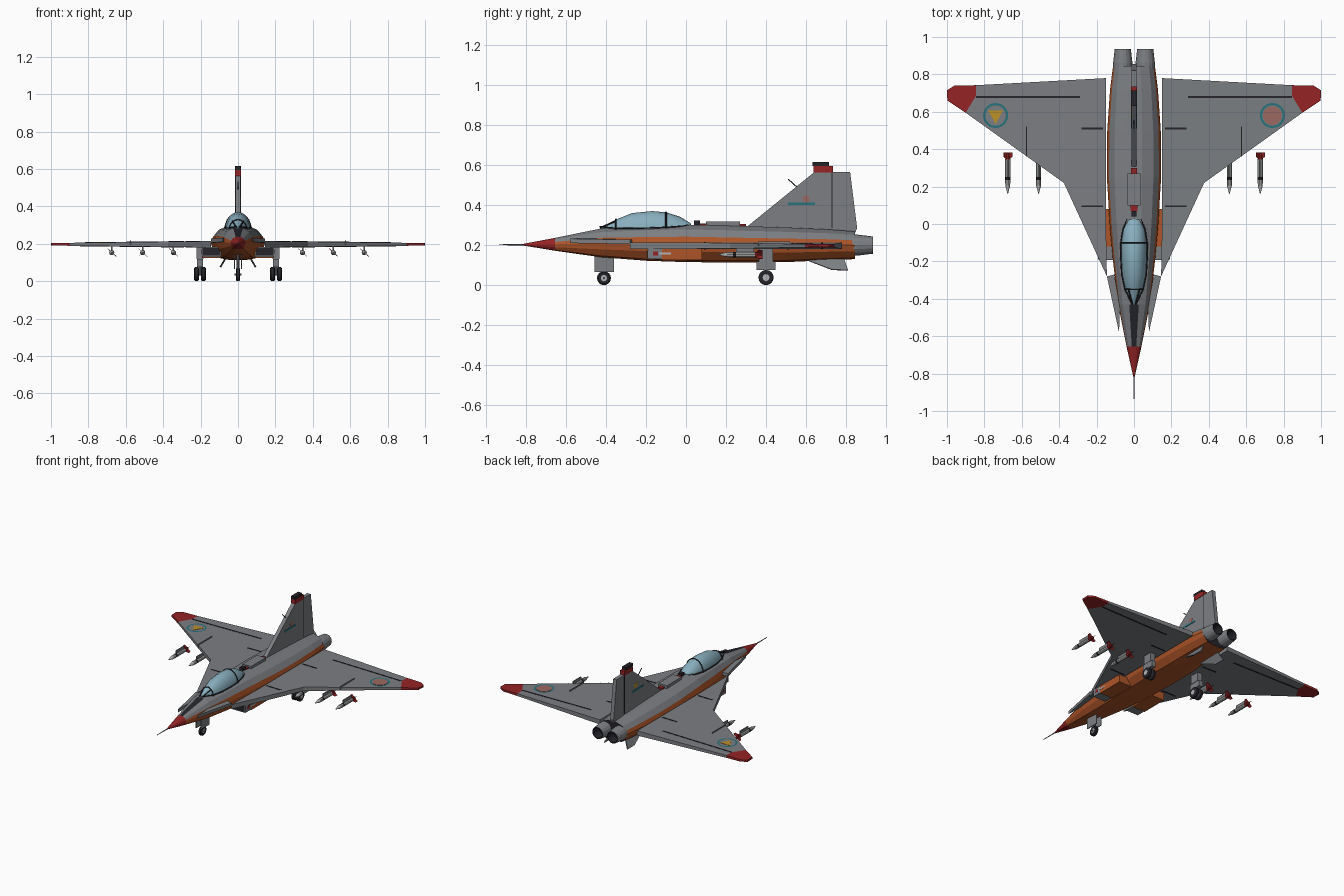
import bpy
import bmesh
from math import sin, cos, pi
from mathutils import Vector

if "Cube" in bpy.data.objects:
    bpy.data.objects.remove(bpy.data.objects["Cube"])


def material(name, *rgb):
    m = bpy.data.materials.new(name)
    m.use_nodes = True
    m.diffuse_color = (*rgb, 1)
    m.node_tree.nodes["Principled BSDF"].inputs["Base Color"].default_value = (*rgb, 1)
    return m


GREY = material("airframe grey", .2, .21, .225)
ORANGE = material("burnt orange", .42, .09, .022)
RED = material("dark red", .3, .017, .018)
DARK = material("near black", .018, .018, .024)
GLASS = material("pale blue canopy", .25, .43, .52)
LIGHT = material("light grey", .45, .46, .46)
TEAL = material("teal", .02, .17, .2)
YELLOW = material("yellow", .5, .28, .02)
SALMON = material("salmon", .33, .14, .12)


def build(name, verts, faces, mats, rule=None):
    """Mesh object with outward normals; rule picks a material slot per face."""
    me = bpy.data.meshes.new(name)
    bm = bmesh.new()
    vs = [bm.verts.new(v) for v in verts]
    for f in faces:
        bm.faces.new([vs[i] for i in f])
    bmesh.ops.recalc_face_normals(bm, faces=bm.faces)
    if rule:
        for f in bm.faces:
            f.material_index = rule(f)
    bm.to_mesh(me)
    bm.free()
    for m in mats if isinstance(mats, tuple) else (mats,):
        me.materials.append(m)
    ob = bpy.data.objects.new(name, me)
    bpy.context.collection.objects.link(ob)
    return ob


def loft(name, rings, mats, rule=None):
    n = len(rings[0])
    faces = [(r * n + i, r * n + (i + 1) % n, (r + 1) * n + (i + 1) % n, (r + 1) * n + i)
             for r in range(len(rings) - 1) for i in range(n)]
    faces += [tuple(range(n)), tuple(range((len(rings) - 1) * n, len(rings) * n))]
    return build(name, [p for ring in rings for p in ring], faces, mats, rule)


def prism(name, pts, depth, mats):
    d = Vector(depth)
    pts = [Vector(p) for p in pts]
    return loft(name, [pts, [p + d for p in pts]], mats)


def box(name, lo, hi, mats):
    (x, y, z), (X, Y, Z) = lo, hi
    return prism(name, [(x, y, z), (X, y, z), (X, Y, z), (x, Y, z)], (0, 0, Z - z), mats)


def turned(name, profile, centre, mats, axis="y", n=16, rule=None):
    """Round part from (distance, radius) pairs along an axis."""
    c = Vector(centre)
    rings = []
    for t, r in profile:
        ang = [2 * pi * i / n for i in range(n)]
        rings.append([c + Vector((r * cos(a), t, r * sin(a)) if axis == "y" else
                                 (t, r * cos(a), r * sin(a)) if axis == "x" else
                                 (r * cos(a), r * sin(a), t)) for a in ang])
    return loft(name, rings, mats, rule)


def wire(name, pts, radius, mat):
    cu = bpy.data.curves.new(name, "CURVE")
    cu.dimensions = "3D"
    cu.bevel_depth = radius
    cu.bevel_resolution = 1
    cu.use_fill_caps = True
    sp = cu.splines.new("POLY")
    sp.points.add(len(pts) - 1)
    for p, co in zip(sp.points, pts):
        p.co = (*co, 1)
    cu.materials.append(mat)
    bpy.context.collection.objects.link(bpy.data.objects.new(name, cu))


# Fuselage: stations are (y, half width, bottom, top)
stations = [(-.82, .003, .199, .205), (-.655, .04, .172, .236), (-.43, .085, .14, .282),
            (-.2, .112, .122, .296), (0, .13, .115, .302), (.25, .145, .113, .296),
            (.5, .143, .115, .288), (.72, .128, .125, .278), (.845, .112, .13, .268)]
half = [(.3, 1), (.72, .75), (.92, .36), (1, 0), (.92, -.45), (.65, -.9), (.3, -1)]
section = half + [(-u, v) for u, v in reversed(half)]


def body_rule(f):
    c = f.calc_center_median()
    if c.y < -.66:
        return 2
    if c.y > .84:
        return 3
    if f.normal.z > .8 and abs(c.x) < .005 and c.y < -.44:
        return 3
    mid = min(stations, key=lambda s: abs(s[0] - c.y))
    level = (c.z - (mid[2] + mid[3]) / 2) / (mid[3] - mid[2]) * 2
    return 0 if f.normal.z > .1 and level > .4 else 1


loft("fuselage", [[(u * w, y, (a + b) / 2 + v * (b - a) / 2) for u, v in section]
                  for y, w, a, b in stations], (GREY, ORANGE, RED, DARK), body_rule)
turned("nose_probe", [(-.935, .002), (-.81, .004)], (0, 0, .202), GREY, n=8)

# Canopy, its frames and rails: stations are (y, half width, base, top)
glass = [(-.43, .008, .278, .287), (-.35, .047, .27, .328), (-.27, .064, .27, .36),
         (-.17, .07, .272, .37), (-.1, .069, .275, .364), (-.03, .058, .28, .342),
         (.025, .036, .285, .308)]


def arch(y, w, a, b, grow=0):
    return [((w + grow) * cos(pi * i / 10), y, a + (b - a + grow) * sin(pi * i / 10)) for i in range(11)]


canopy = loft("canopy", [arch(*g) for g in glass], GLASS)
for i in (1, 4):
    wire("canopy_frame", arch(*glass[i], .001), .004, DARK)
for s in (1, -1):
    wire("canopy_rail", [(s * (w + .001), y, a + .014) for y, w, a, b in glass], .004, DARK)
    wire("windscreen_post", [(s * .008, -.43, .287), (s * .03, -.35, .32)], .004, DARK)

# Spine fairing and small beacon
box("spine_fairing", (-.035, .1, .28), (.035, .27, .317), GREY)
box("spine_beacon", (-.014, .04, .29), (.014, .07, .322), DARK)
box("beacon_base", (-.018, .07, .29), (.018, .1, .308), RED)

# Tail fin with rudder seam, cap and antenna
prism("tail_fin", [(-.014, .29, .28), (-.014, .645, .568), (-.014, .82, .565), (-.014, .855, .285),
                   (-.014, .84, .25), (-.014, .4, .25)], (.028, 0, 0), GREY)
box("rudder_seam", (-.015, .728, .285), (.015, .733, .567), DARK)
box("fin_cap", (-.017, .638, .562), (.017, .735, .595), RED)
box("fin_cap_top", (-.015, .632, .595), (.015, .715, .615), DARK)
box("fin_root_light", (-.017, .27, .285), (.017, .3, .305), RED)
wire("fin_antenna", [(0, .51, .53), (0, .56, .485)], .003, DARK)


def wing_half(x):
    return .017 - .012 * (x - .145)


def on_wing(s, x, y, side=1, lift=0):
    return (s * x, y, .197 + side * (wing_half(x) + lift))


def wing_part(name, s, outline, mat):
    loft(name, [[on_wing(s, x, y, k) for x, y in outline] for k in (-1, 1)], mat)


def wing_mark(name, s, outline, mat, side=1):
    prism(name, [on_wing(s, x, y, side, .002) for x, y in outline], (0, 0, -side * .003), mat)


def ring(name, points_out, points_in, mat):
    n = len(points_out)
    build(name, points_out + points_in,
          [(i, (i + 1) % n, n + (i + 1) % n, n + i) for i in range(n)], mat)


def circle(r, n=24):
    return [(r * cos(2 * pi * i / n), r * sin(2 * pi * i / n)) for i in range(n)]


for s, side in ((1, "left"), (-1, "right")):
    # Delta wing, red tip and leading strake
    wing_part(side + "_wing", s, [(.145, -.28), (.375, .22), (.9, .595), (.845, .685),
                                  (.845, .742), (.15, .78), (.15, 0)], GREY)
    wing_part(side + "_wing_tip", s, [(.9, .595), (.998, .66), (1, .715), (.96, .74),
                                      (.845, .742), (.845, .685)], RED)
    prism(side + "_strake", [(s * .08, -.58, .21), (s * .145, -.28, .205), (s * .105, -.27, .205),
                             (s * .075, -.45, .21)], (0, 0, .022), GREY)
    # Panel seams and wing fence
    for x, X, y in ((.29, .845, .68), (.165, .28, .51), (.165, .28, .095)):
        for k in (1, -1):
            wing_mark(side + "_wing_seam", s, [(x, y - .005), (X, y - .005), (X, y + .005), (x, y + .005)], DARK, k)
    box(side + "_wing_fence", (s * .575 - .002, .36, .195), (s * .575 + .002, .52, .217), GREY)

    # Wing roundel and fin emblem
    ring(side + "_wing_ring", *[[on_wing(s, .74 + a, .58 + b, 1, .002) for a, b in circle(r)]
                                for r in (.067, .055)], TEAL)
    fx = s * .014
    box(side + "_fin_bar", (fx - .002, .51, .4), (fx + .002, .645, .413), TEAL)
    if s > 0:
        wing_mark("left_wing_disc", s, [(.74 + a, .58 + b) for a, b in circle(.05)], SALMON)
        prism("left_fin_disc", [(fx, .6 + a * .6, .43 + b * .6) for a, b in circle(.03)], (.001, 0, 0), SALMON)
    else:
        wing_mark("right_wing_triangle", s, [(.70, .607), (.78, .607), (.74, .535)], YELLOW)
        prism("right_fin_triangle", [(fx, .57, .455), (fx, .63, .455), (fx, .6, .415)], (-.001, 0, 0), YELLOW)

    # Lower side pods with grey mouth
    x, X = sorted((s * .09, s * .192))
    box(side + "_pod_mouth", (x, -.19, .13), (X, -.12, .182), GREY)
    box(side + "_pod", (x, -.12, .125), (X, .08, .182), ORANGE)
    box(side + "_pod_opening", (x + .006, -.192, .136), (X - .006, -.188, .176), DARK)
    x, X = sorted((s * .192, s * .194))
    box(side + "_pod_mark", (x, -.165, .148), (X, -.14, .168), RED)
    box(side + "_pod_stripe", (x, -.135, .152), (X, -.075, .162), LIGHT)

    # Canted ventral fin
    prism(side + "_ventral_fin", [(s * .06, .6, .125), (s * .06, .79, .128), (s * .09, .81, .073),
                                  (s * .09, .73, .075)], (s * .008, 0, .003), GREY)

    # Engine nozzle
    turned(side + "_nozzle", [(.83, .052), (.86, .052), (.935, .043), (.935, .037), (.87, .032)],
           (s * .06, 0, .2), (GREY, DARK), rule=lambda f: int(
               f.calc_center_median().y > .93 or all(v.co.y > .865 for v in f.verts)))

    # Missiles in a row under the wing
    for x in (.345, .51, .675):
        c = (s * x, 0, .152)
        turned(side + "_missile", [(.16, .001), (.205, .013), (.235, .014), (.25, .014), (.345, .014), (.38, .01)],
               c, (LIGHT, DARK, RED), n=10, rule=lambda f: 1 if .236 < f.calc_center_median().y < .249
               else 2 if f.calc_center_median().y > .355 else 0)
        for a, b in ((1, 1), (1, -1), (-1, 1), (-1, -1)):
            prism(side + "_missile_fin", [(c[0], .34, c[2]), (c[0] + a * .023, .36, c[2] + b * .021),
                                          (c[0] + a * .023, .382, c[2] + b * .021), (c[0], .382, c[2])],
                  (.002, 0, .002), RED)
        box(side + "_missile_pylon", (c[0] - .004, .25, .16), (c[0] + .004, .34, .186), GREY)


# Landing gear
def wheel(name, x, y, r, w):
    turned(name, [(-w, r * .45), (-w, r * .8), (-w * .6, r), (w * .6, r), (w, r * .8), (w, r * .45)],
           (x, y, r), (DARK, LIGHT), "x", 16,
           lambda f: int(len(f.verts) > 4))


for s, side in ((1, "left"), (-1, "right")):
    for x in (.185, .222):
        wheel(side + "_main_wheel", s * x, .4, .038, .013)
    turned(side + "_main_leg", [(.035, .008), (.19, .008)], (s * .2035, .4, 0), GREY, "z", 8)
    turned(side + "_main_axle", [(-.025, .007), (.025, .007)], (s * .2035, .4, .038), GREY, "x", 8)
    box(side + "_main_door", (s * .2035 - .016, .352, .075), (s * .2035 + .016, .447, .118), GREY)
    box(side + "_main_strut_root", (s * .2035 - .018, .365, .118), (s * .2035 + .018, .435, .19), GREY)
    box("nose_gear_door", (s * .019 - .003, -.457, .065), (s * .019 + .003, -.36, .145), GREY)
wheel("nose_wheel", 0, -.41, .035, .012)
turned("nose_leg", [(.06, .008), (.16, .008)], (0, -.41, 0), GREY, "z", 8)
turned("nose_axle", [(-.02, .006), (.02, .006)], (0, -.41, .035), GREY, "x", 8)

# Soften the canopy glass only
bpy.ops.object.select_all(action="DESELECT")
canopy.select_set(True)
bpy.context.view_layer.objects.active = canopy
bpy.ops.object.shade_smooth_by_angle(angle=.5)
